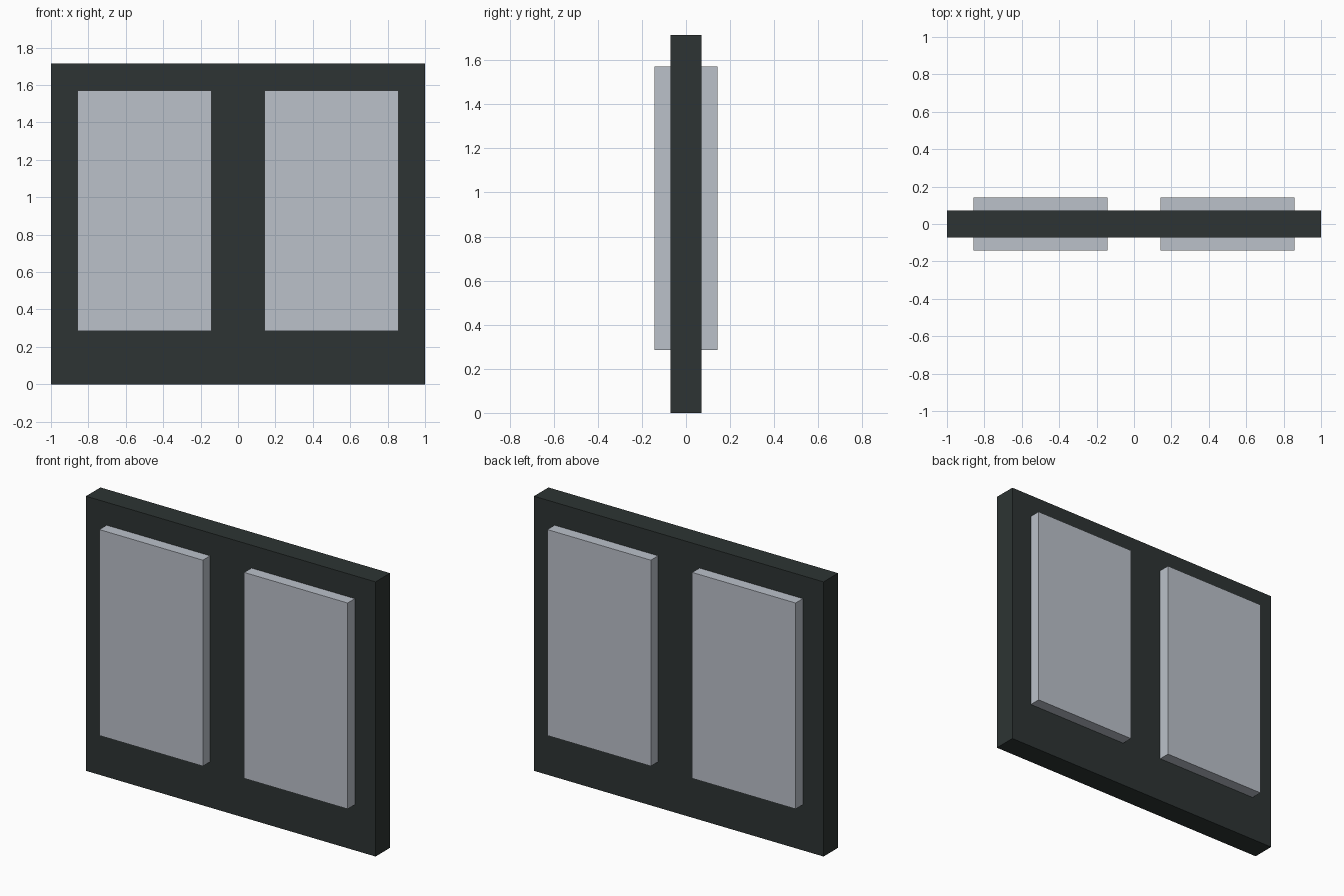
import bpy, bmesh

if "Cube" in bpy.data.objects:
    bpy.data.objects.remove(bpy.data.objects["Cube"])

U = 1 / 7  # the model sits on a regular grid of this size


def material(name, rgb):
    lin = [((c / 255 + 0.055) / 1.055) ** 2.4 for c in rgb]
    m = bpy.data.materials.new(name)
    m.diffuse_color = (*lin, 1)
    m.use_nodes = True
    m.node_tree.nodes["Principled BSDF"].inputs["Base Color"].default_value = m.diffuse_color
    return m


def finish(name, bm, mat):
    bmesh.ops.recalc_face_normals(bm, faces=bm.faces)
    mesh = bpy.data.meshes.new(name)
    bm.to_mesh(mesh)
    bm.free()
    mesh.materials.append(mat)
    obj = bpy.data.objects.new(name, mesh)
    bpy.context.collection.objects.link(obj)
    return obj


dark = material("dark frame", (45, 52, 51))
glass = material("pale grey glass", (187, 193, 202))

# Frame: a grid of front cells with the two pane openings left out, extruded back
xs = [-7, -6, -1, 1, 6, 7]
zs = [0, 2, 11, 12]
bm = bmesh.new()
v = [[bm.verts.new((x * U, -U / 2, z * U)) for z in zs] for x in xs]
for i in range(5):
    for k in range(3):
        if k == 1 and i in (1, 3):
            continue
        bm.faces.new((v[i][k], v[i + 1][k], v[i + 1][k + 1], v[i][k + 1]))
ret = bmesh.ops.extrude_face_region(bm, geom=bm.faces[:], use_keep_orig=True)
bmesh.ops.translate(bm, vec=(0, U, 0),
                    verts=[g for g in ret["geom"] if isinstance(g, bmesh.types.BMVert)])
finish("window_frame", bm, dark)

# Panes: thick blocks standing proud of the frame on both sides
for side, sx in (("left", -1), ("right", 1)):
    bm = bmesh.new()
    bmesh.ops.create_cube(bm, size=1)
    bmesh.ops.scale(bm, vec=(5 * U, 2 * U, 9 * U), verts=bm.verts)
    bmesh.ops.translate(bm, vec=(sx * 3.5 * U, 0, 6.5 * U), verts=bm.verts)
    finish(side + "_pane", bm, glass)
